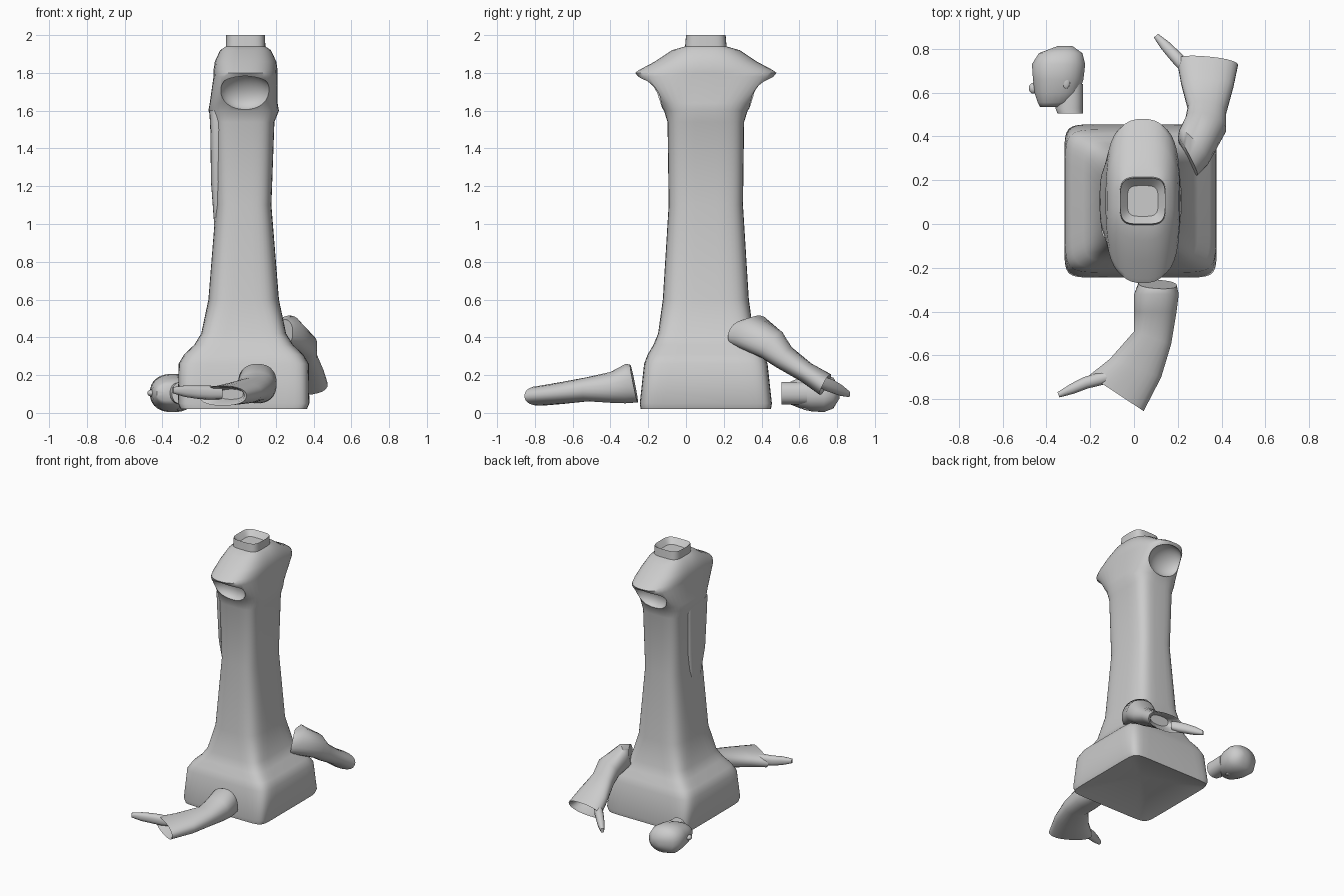
import bpy, bmesh, math
from mathutils import Vector as V

if "Cube" in bpy.data.objects:
    bpy.data.objects.remove(bpy.data.objects["Cube"])


def smooth(ob, angle=45):
    bpy.ops.object.select_all(action='DESELECT')
    ob.select_set(True)
    bpy.context.view_layer.objects.active = ob
    bpy.ops.object.shade_smooth_by_angle(angle=math.radians(angle))


def ring(c, a, b, power=2.3, n=24):
    """Superellipse loop around c with half axes a and b."""
    pts = []
    for i in range(n):
        t = 2 * math.pi * (i + 0.5) / n
        ct, st = math.cos(t), math.sin(t)
        pts.append(V(c) + V(a) * math.copysign(abs(ct) ** (2 / power), ct)
                   + V(b) * math.copysign(abs(st) ** (2 / power), st))
    return pts


def loft(name, rings, angle=45, dent=0):
    """Skin the rings and close both ends with fans; dent raises the first fan."""
    bm = bmesh.new()
    loops = [[bm.verts.new(p) for p in r] for r in rings]
    n = len(loops[0])
    for lo, hi in zip(loops, loops[1:]):
        for i in range(n):
            j = (i + 1) % n
            bm.faces.new((lo[i], lo[j], hi[j], hi[i]))
    for loop, lift in ((loops[0], dent), (loops[-1], 0)):
        tip = bm.verts.new(sum((v.co for v in loop), V()) / n + V((0, 0, lift)))
        for i in range(n):
            bm.faces.new((loop[i], loop[(i + 1) % n], tip))
    bmesh.ops.recalc_face_normals(bm, faces=bm.faces)
    mesh = bpy.data.meshes.new(name)
    bm.to_mesh(mesh)
    bm.free()
    ob = bpy.data.objects.new(name, mesh)
    bpy.context.collection.objects.link(ob)
    smooth(ob, angle)
    return ob


def blob(name, loc, scale, tilt=0):
    bpy.ops.mesh.primitive_uv_sphere_add(segments=28, ring_count=16, location=loc,
                                         rotation=(tilt, 0, 0))
    ob = bpy.context.object
    ob.name = name
    ob.scale = scale
    smooth(ob)
    return ob


# Robed torso: square plinth, column, oval shoulder cape and hollow neck stump
CX, CY = 0.03, 0.105


def torso_level(z, hx, hy):
    power = max(4, 12 - 14 * z)
    if 1.57 < z < 1.935:
        power = 3.2 if z < 1.79 else 2.6
    return ring((CX + 0.01 * (z > 1.65), CY, z), (hx, 0, 0), (0, hy, 0), power, 40)


torso = loft("robed_torso", [torso_level(*s) for s in (
    (0.02, 0.335, 0.345), (0.05, 0.348, 0.35), (0.26, 0.345, 0.327), (0.31, 0.315, 0.308),
    (0.36, 0.262, 0.278), (0.42, 0.225, 0.253), (0.60, 0.187, 0.228), (1.10, 0.147, 0.197),
    (1.54, 0.163, 0.203), (1.60, 0.187, 0.222), (1.64, 0.18, 0.25), (1.78, 0.17, 0.358),
    (1.80, 0.17, 0.375), (1.815, 0.17, 0.355), (1.86, 0.163, 0.27), (1.92, 0.135, 0.18),
    (1.94, 0.105, 0.11), (2.00, 0.103, 0.105), (1.96, 0.07, 0.07))], dent=0.1)

# Hollow arm sockets cut out of both shoulders
for side in (-1, 1):
    cut = blob("socket_cutter", (0.038, CY + side * 0.285, 1.70), (0.135, 0.08, 0.112),
               -side * 0.675)
    cut.hide_render = True
    mod = torso.modifiers.new("socket", 'BOOLEAN')
    mod.object, mod.operation, mod.solver = cut, 'DIFFERENCE', 'EXACT'
    bpy.context.view_layer.objects.active = torso
    bpy.ops.object.modifier_apply(modifier=mod.name)
    bpy.data.objects.remove(cut)
smooth(torso, 40)

# Thin hanging drape on the left face
loft("hanging_drape", [ring((-0.1, 0.05, z), (d, 0, 0), (0, w, 0), 4)
                       for z, d, w in ((0.98, 0.025, 0.05), (1.22, 0.043, 0.10),
                                       (1.5, 0.047, 0.12), (1.6, 0.052, 0.12))])


def arm(name, sections, inward):
    """Sleeve through (left xy, right xy, height, half thickness, lean) with a hollow cuff."""
    rings = []
    for lx, ly, rx, ry, z, h, lean in sections:
        l, r = V((lx, ly, z)), V((rx, ry, z))
        rings.append(ring((l + r) / 2, (r - l) / 2, (0, lean * h, h)))
    mid = sum(rings[-1], V()) / len(rings[-1])
    for scale, depth in ((0.86, 0.1), (0.6, 0.8)):
        rings.append([mid + (p - mid) * scale + V(inward) * depth for p in rings[-1]])
    loft(name, rings, 50)


def hand(name, wrist, knuckle, tip):
    """Flat hand bending at the knuckle and tapering to the fingertips."""
    w, k, t = V(wrist), V(knuckle), V(tip)
    across = (t - w).cross(V((0, 0, 1))).normalized()
    path = (w, (w + k) / 2, k, (k + t) / 2, t)
    loft(name, [ring(p, across * s, (0, 0, s * 1.25), 2.4, 14)
                for p, s in zip(path, (0.026, 0.03, 0.028, 0.024, 0.013))], 60)


# Fallen front arm
arm("front_arm", (
    (0.02, -0.27, 0.195, -0.28, 0.155, 0.10, -0.2),
    (0.0, -0.32, 0.205, -0.32, 0.155, 0.105, 0),
    (0.0, -0.40, 0.195, -0.40, 0.135, 0.082, 0),
    (0.0, -0.49, 0.17, -0.55, 0.125, 0.064, 0),
    (-0.11, -0.615, 0.125, -0.70, 0.105, 0.058, 0),
    (-0.205, -0.69, 0.045, -0.855, 0.09, 0.052, 0)), (0.05, 0.08, 0.01))
hand("front_hand", (-0.09, -0.69, 0.105), (-0.22, -0.725, 0.11), (-0.345, -0.78, 0.12))

# Fallen back arm leaning on the plinth
arm("back_arm", (
    (0.20, 0.39, 0.29, 0.225, 0.425, 0.07, 0.3),
    (0.205, 0.42, 0.34, 0.28, 0.425, 0.09, 0.4),
    (0.235, 0.48, 0.42, 0.43, 0.36, 0.07, 0.7),
    (0.245, 0.53, 0.42, 0.505, 0.295, 0.052, 0.8),
    (0.215, 0.64, 0.455, 0.63, 0.215, 0.047, 0.6),
    (0.195, 0.75, 0.475, 0.725, 0.15, 0.055, 0.5)), (-0.01, -0.09, 0.06))
hand("back_hand", (0.25, 0.70, 0.17), (0.18, 0.775, 0.14), (0.10, 0.86, 0.10))


def head_level(y, x0, x1, h):
    return ring(((x0 + x1) / 2, y, 0.105), ((x1 - x0) / 2, 0, 0), (0, 0, h))


# Head lying on its side, crown to the back
loft("fallen_head", [head_level(*s) for s in (
    (0.535, -0.43, -0.33, 0.04), (0.555, -0.44, -0.28, 0.062), (0.60, -0.455, -0.25, 0.08),
    (0.66, -0.462, -0.23, 0.097), (0.73, -0.467, -0.222, 0.102), (0.78, -0.435, -0.235, 0.082),
    (0.812, -0.35, -0.28, 0.03))], 60)
loft("broken_neck", [head_level(y, x0, -0.233, 0.06)
                     for y, x0 in ((0.505, -0.35), (0.53, -0.36), (0.64, -0.34))])
blob("nose", (-0.46, 0.62, 0.105), (0.02, 0.025, 0.018))
for z in (0.023, 0.187):
    blob("ear", (-0.31, 0.65, z), (0.018, 0.032, 0.01))
